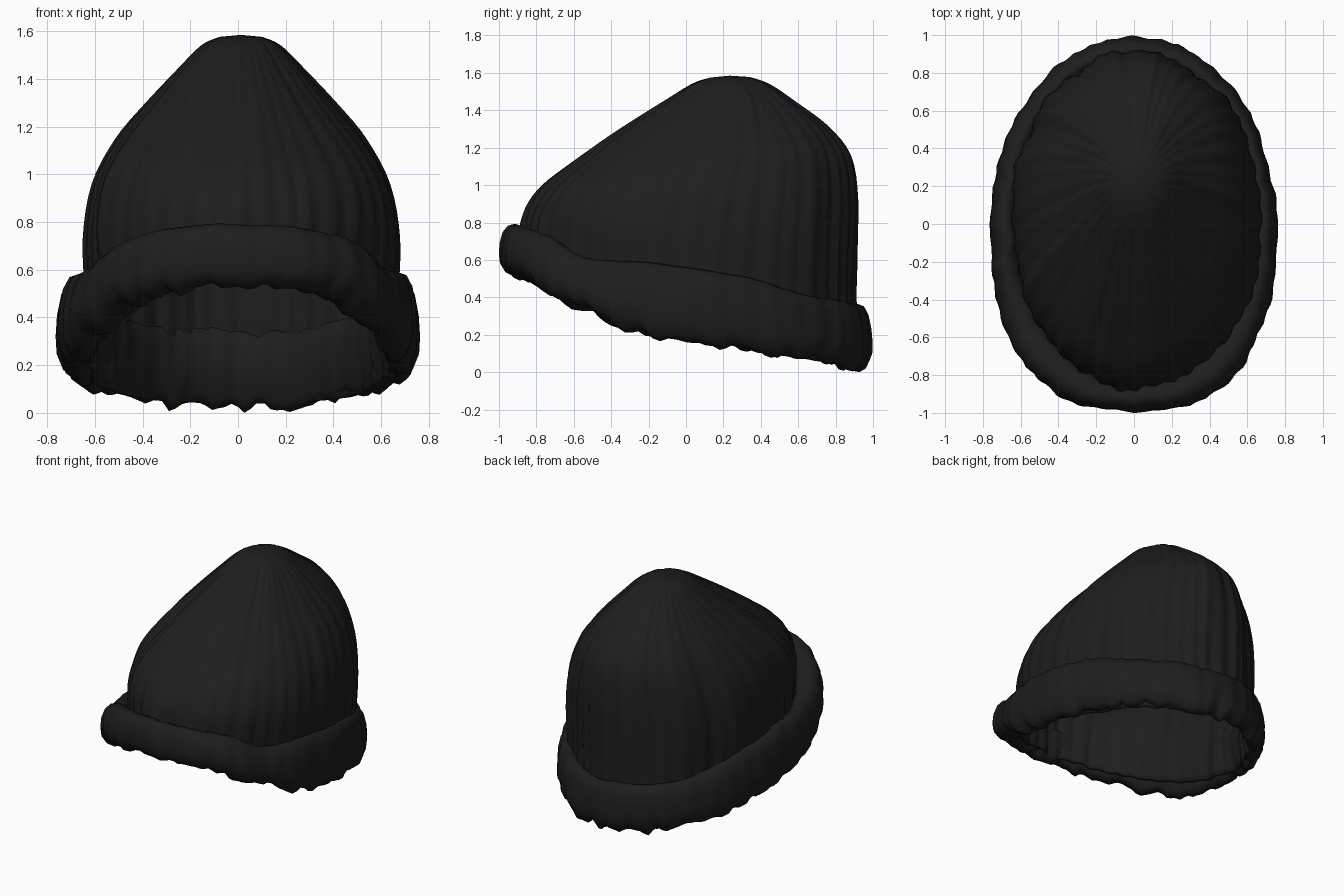
import bpy, bmesh, math
from mathutils import Vector, noise

cube = bpy.data.objects.get("Cube")
if cube:
    bpy.data.objects.remove(cube, do_unlink=True)

SEGMENTS = 160
RIBS = 40

wool = bpy.data.materials.new("charcoal wool")
wool.use_nodes = True
colour = (0.0125, 0.0125, 0.0125, 1)
wool.diffuse_color = colour
bsdf = wool.node_tree.nodes["Principled BSDF"]
bsdf.inputs["Base Color"].default_value = colour
bsdf.inputs["Roughness"].default_value = 0.9


def spline(points, u):
    """Catmull-Rom value through equally spaced tuples, u from 0 to 1."""
    s = u * (len(points) - 1)
    i = min(int(s), len(points) - 2)
    f = s - i
    a, b, c, d = (points[max(0, min(len(points) - 1, i + k))] for k in (-1, 0, 1, 2))
    return [q + 0.5 * f * (r - p + f * (2*p - 5*q + 4*r - s2 + f * (3*(q - r) + s2 - p)))
            for p, q, r, s2 in zip(a, b, c, d)]


def wrinkle(angle, t, scale, seed):
    return noise.noise(Vector((math.cos(angle) * scale, math.sin(angle) * scale, t + seed)))


def rib(angle):
    # uneven knitted ridges, 0 on a ridge and -1 in a groove
    wave = angle * RIBS + 2.5 * wrinkle(angle, 0, 3, 9)
    return -math.sin(wave / 2) ** 2


def outline(angle, squareness):
    # unit oval whose front half is squarer than its back
    c, s = math.cos(angle), math.sin(angle)
    power = 1 - squareness if s < 0 else 1
    return math.copysign(abs(c) ** power, c), math.copysign(abs(s) ** power, s)


def loft(name, rings, closed=False, apex=None):
    bm = bmesh.new()
    rows = [[bm.verts.new(p) for p in ring] for ring in rings]
    pairs = list(zip(rows, rows[1:]))
    if closed:
        pairs.append((rows[-1], rows[0]))
    for low, high in pairs:
        for i in range(SEGMENTS):
            j = (i + 1) % SEGMENTS
            bm.faces.new((low[i], low[j], high[j], high[i]))
    if apex:
        tip = bm.verts.new(apex)
        for i in range(SEGMENTS):
            bm.faces.new((rows[-1][i], rows[-1][(i + 1) % SEGMENTS], tip))
    bmesh.ops.recalc_face_normals(bm, faces=bm.faces)
    mesh = bpy.data.meshes.new(name)
    bm.to_mesh(mesh)
    bm.free()
    mesh.materials.append(wool)
    obj = bpy.data.objects.new(name, mesh)
    bpy.context.collection.objects.link(obj)
    bpy.ops.object.select_all(action='DESELECT')
    obj.select_set(True)
    bpy.context.view_layer.objects.active = obj
    bpy.ops.object.shade_smooth_by_angle(angle=math.radians(60))
    return obj


angles = [2 * math.pi * i / SEGMENTS for i in range(SEGMENTS)]

# Crown: tilted rings as front y, front z, back y, back z, half width, sag
crown_profile = [
    (-.90, .56, .94, .04, .65, .10),
    (-.89, .75, .92, .36, .66, .07),
    (-.86, .88, .92, .65, .67, .03),
    (-.77, 1.0, .92, .92, .63, 0),
    (-.60, 1.13, .88, 1.16, .53, 0),
    (-.40, 1.27, .76, 1.32, .405, 0),
    (-.15, 1.43, .60, 1.44, .275, 0),
    (.03, 1.54, .45, 1.54, .17, 0),
    (.13, 1.575, .34, 1.578, .09, 0),
]
crown_rings = []
for k in range(33):
    t = k / 32
    yf, zf, yb, zb, w, sag = spline(crown_profile, t)
    ring = []
    for a in angles:
        c, s = math.cos(a), math.sin(a)
        bump = (0.016 * rib(a) + 0.03 * wrinkle(a, t * 2, 4, 3)) * (1 - t) ** 0.6
        grow = 1 + bump / max(w, 0.15)
        x = 0.012 + w * c * grow
        y = (yf + yb) / 2 + (yb - yf) / 2 * s * grow
        z = zf + (zb - zf) * (1 + s) / 2 - sag * c ** 2
        ring.append((x, y, z))
    crown_rings.append(ring)
crown = loft("crown", crown_rings, apex=(.012, .235, 1.585))
shell = crown.modifiers.new("knit thickness", 'SOLIDIFY')
shell.thickness = 0.02
shell.offset = -1

# Cuff: edge heights from front to back, and a rolled cross-section
edge_heights = [(.53, .79), (.44, .73), (.34, .62), (.255, .595), (.195, .58), (.16, .56),
                (.135, .535), (.11, .495), (.085, .44), (.055, .385), (.025, .36)]
section = [(-.135, .1), (-.11, .02), (-.075, 0), (-.035, .06), (-.005, .22), (0, .4),
           (-.006, .62), (-.025, .84), (-.055, .97), (-.09, 1), (-.13, .94), (-.165, .75),
           (-.16, .4)]
cuff_rings = []
for inset, height in section:
    ring = []
    for a in angles:
        # the outside bulges at the front corners, the inside hugs the crown
        ox, oy = outline(a, 0.2 + 1.2 * inset)
        low, high = spline(edge_heights, (1 + oy) / 2)
        ragged = 0.05 * wrinkle(a, 0, 11, 5) * (1 - height)
        droop = 0.02 * wrinkle(a, 0, 3, 7) * height
        push = 0.85 * inset + 0.009 * rib(a) + 0.018 * min(0.1, wrinkle(a, height, 6, 1))
        ring.append((ox * (0.763 + push), oy * (1.0 + push),
                     max(0, low + (high - low) * height + ragged + droop)))
    cuff_rings.append(ring)
loft("folded_cuff", cuff_rings, closed=True)
